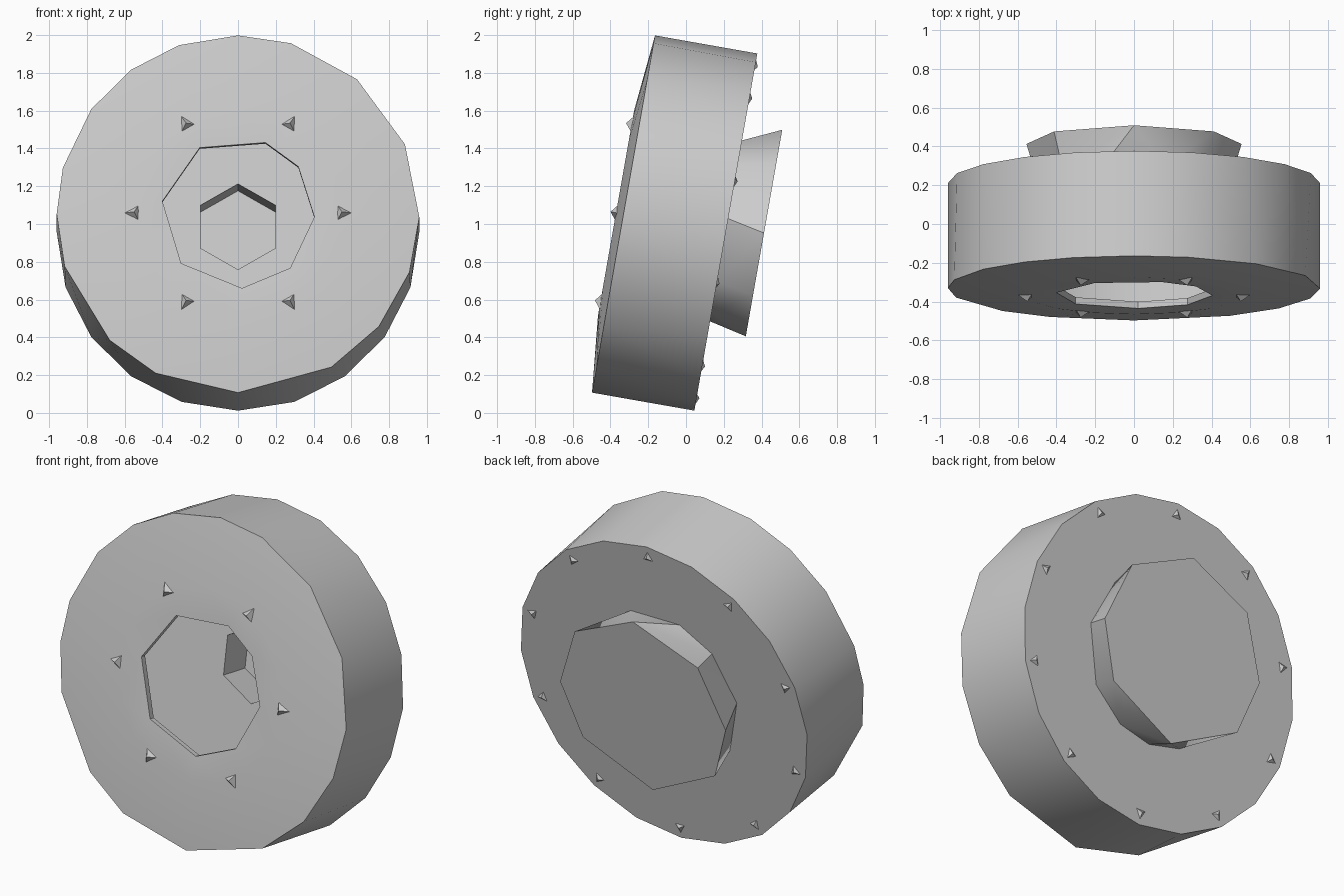
import bpy, bmesh
from math import radians, cos, sin, pi
from mathutils import Matrix, Vector

cube = bpy.data.objects.get("Cube")
if cube:
    bpy.data.objects.remove(cube)

grey = bpy.data.materials.new("plain_grey")
grey.use_nodes = True
GREY = (0.6, 0.6, 0.6, 1)
grey.diffuse_color = GREY
grey.node_tree.nodes["Principled BSDF"].inputs["Base Color"].default_value = GREY

# The whole wheel leans back around x
LEAN = Matrix.Translation((0, -0.06, 1.005)) @ Matrix.Rotation(radians(-10), 4, "X")


def even(count, start=90):
    return [start + 360 * i / count for i in range(count)]


def ring(bm, angles, radius, depth, lift=0):
    """Closed ring of (angle, vertex) around the wheel axis, sorted by angle."""
    return [(a, bm.verts.new((radius * cos(radians(a)), depth, lift + radius * sin(radians(a)))))
            for a in sorted(a % 360 for a in angles)]


def zip_rings(bm, a, b):
    """Skin two rings that may have different vertex counts."""
    # Rotate b so that it starts beside the first vertex of a
    gap = lambda p: abs((p[0] - a[0][0] + 180) % 360 - 180)
    k = min(range(len(b)), key=lambda i: gap(b[i]))
    b = b[k:] + b[:k]
    base = a[0][0]
    turn = lambda r: [(p[0] - base + 180) % 360 - 180 if i == 0 else (p[0] - base) % 360
                      for i, p in enumerate(r)] + [360 + (r[0][0] - base + 180) % 360 - 180]
    ta, tb = turn(a), turn(b)
    i = j = 0
    while i < len(a) or j < len(b):
        va, vb = a[i % len(a)][1], b[j % len(b)][1]
        na, nb = a[(i + 1) % len(a)][1], b[(j + 1) % len(b)][1]
        if i < len(a) and j < len(b) and abs(ta[i + 1] - tb[j + 1]) < 0.5:
            bm.faces.new((va, na, nb, vb))
            i, j = i + 1, j + 1
        elif j >= len(b) or (i < len(a) and ta[i + 1] < tb[j + 1]):
            bm.faces.new((va, na, vb))
            i += 1
        else:
            bm.faces.new((va, nb, vb))
            j += 1


def finish(name, bm):
    bmesh.ops.recalc_face_normals(bm, faces=bm.faces)
    mesh = bpy.data.meshes.new(name)
    bm.to_mesh(mesh)
    bm.free()
    mesh.materials.append(grey)
    ob = bpy.data.objects.new(name, mesh)
    bpy.context.collection.objects.link(ob)
    ob.matrix_world = LEAN
    bpy.ops.object.select_all(action="DESELECT")
    ob.select_set(True)
    bpy.context.view_layer.objects.active = ob
    bpy.ops.object.shade_smooth_by_angle(angle=radians(32))
    return ob


def skin(name, sections):
    """Skin a chain of ring sections and cap the last one."""
    bm = bmesh.new()
    rings = [ring(bm, *s) for s in sections]
    for a, b in zip(rings, rings[1:]):
        zip_rings(bm, a, b)
    bm.faces.new([v for _, v in rings[-1]])
    return finish(name, bm)


def spikes(name, angles, radius, depth, size, height):
    """Small three-sided studs; the sign of height gives their direction."""
    bm = bmesh.new()
    for a in angles:
        centre = Vector((radius * cos(radians(a)), depth, radius * sin(radians(a))))
        base = [bm.verts.new(centre + Vector((size * cos(t), 0, size * sin(t))))
                for t in (radians(a) + 2 * pi * k / 3 for k in range(3))]
        tip = bm.verts.new(centre + Vector((0, height, 0)))
        bm.faces.new(base)
        for k in range(3):
            bm.faces.new((base[k], base[(k + 1) % 3], tip))
    return finish(name, bm)


FRONT_RIM = [90, 73, 49, 23, -1, -19, -39, -59, -90, -117, -135, -163, 180, 165, 144, 126, 109]
MOUTH = [120, 69, 38, -3, -47, -87, -138, 171]
HUB_BASE = [109, 71, 43, 6, -35, -65, -90, -115, -145, 174, 137]
HUB_END = [90, 42, 0, -37, -90, -143, 180, 138]
BACK, FRONT = 0.275, -0.275

# Hollow drum: back face, tread, domed front, open mouth, cavity and hexagonal socket
skin("drum", [
    (HUB_BASE, 0.5, BACK, 0.02),
    (even(20), 0.96, BACK),
    (FRONT_RIM, 0.96, FRONT),
    (even(16), 0.55, FRONT - 0.04),
    (MOUTH, 0.405, FRONT - 0.035),
    (MOUTH, 0.405, FRONT),
    (even(20), 0.88, FRONT + 0.04),
    (even(20), 0.88, BACK - 0.05),
    (even(6), 0.23, BACK - 0.05, 0.02),
    (even(6), 0.23, BACK + 0.16, 0.02),
])

# Flared hub on the back
skin("hub", [
    (HUB_BASE, 0.5, BACK, 0.02),
    (HUB_END, 0.555, BACK + 0.2, 0.03),
])

# Studs around the front opening and along the back rim
spikes("front_studs", even(6, 0), 0.55, FRONT - 0.035, 0.05, -0.035)
spikes("back_studs", even(10), 0.89, BACK, 0.035, 0.015)
